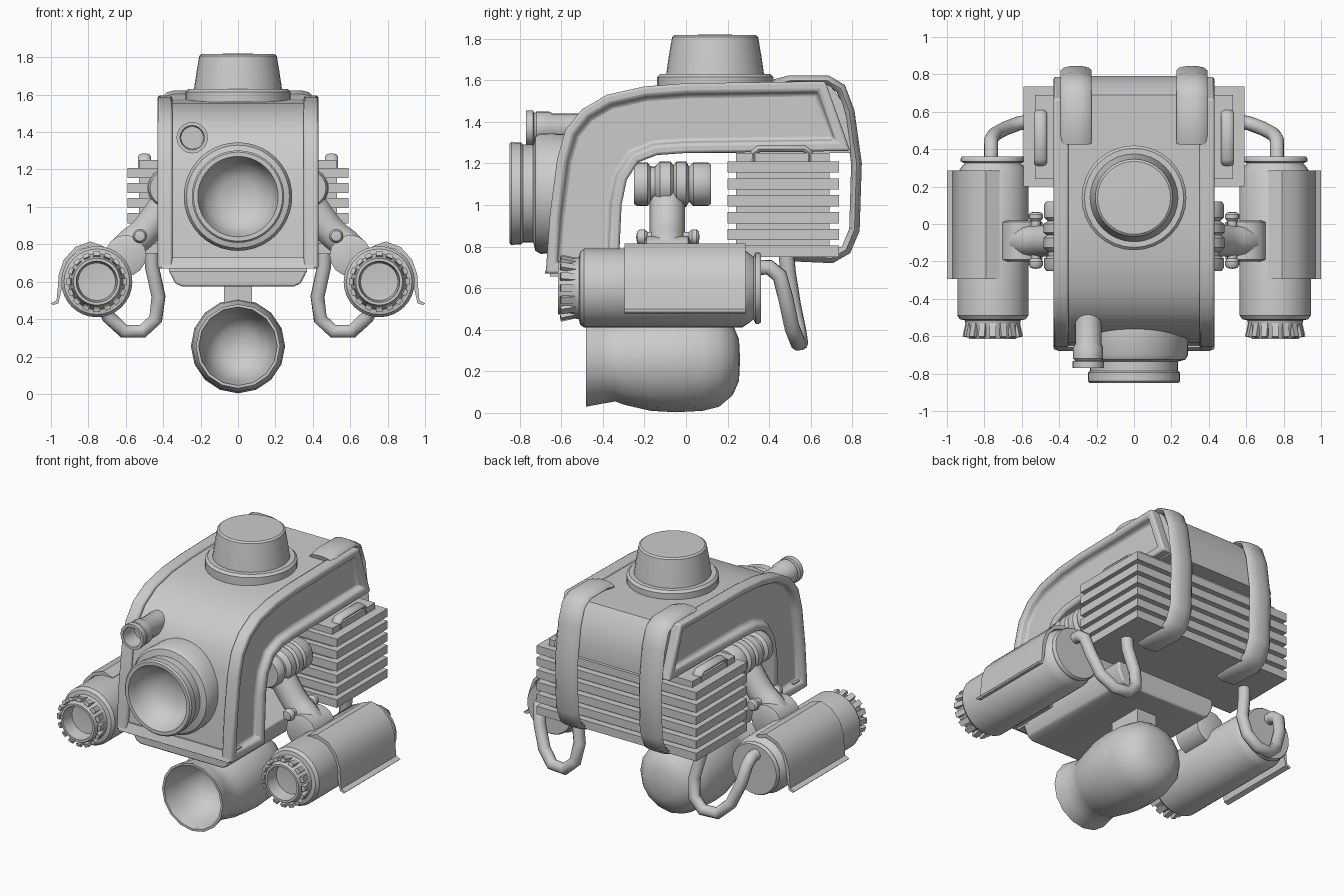
import bpy, bmesh
from math import sin, cos, pi, radians
from mathutils import Matrix

if "Cube" in bpy.data.objects:
    bpy.data.objects.remove(bpy.data.objects["Cube"])


def finish(bm, name, angle=35):
    bmesh.ops.remove_doubles(bm, verts=bm.verts, dist=1e-5)
    bmesh.ops.recalc_face_normals(bm, faces=bm.faces)
    me = bpy.data.meshes.new(name)
    bm.to_mesh(me)
    bm.free()
    ob = bpy.data.objects.new(name, me)
    bpy.context.collection.objects.link(ob)
    activate(ob)
    bpy.ops.object.shade_smooth_by_angle(angle=radians(angle))
    return ob


def activate(ob):
    bpy.ops.object.select_all(action='DESELECT')
    ob.select_set(True)
    bpy.context.view_layer.objects.active = ob


def lathe(name, prof, loc=(0, 0, 0), axis='Y', n=32):
    """Revolve (radius, position) points; loc gives the axis position."""
    bm = bmesh.new()
    rings = []
    for r, t in prof:
        ring = []
        for i in range(n):
            c, s = r * cos(2 * pi * i / n), r * sin(2 * pi * i / n)
            co = (c, t, s) if axis == 'Y' else (c, s, t)
            ring.append(bm.verts.new([a + b for a, b in zip(co, loc)]))
        rings.append(ring)
    for a, b in zip(rings, rings[1:]):
        for i in range(n):
            bm.faces.new((a[i], a[(i + 1) % n], b[(i + 1) % n], b[i]))
    return finish(bm, name)


def prism(name, pts, a, b, axis='X', inset=None, bevel=0):
    """Extrude a 2D outline; optionally sink a panel in the outer x face."""
    bm = bmesh.new()
    lo, hi = ([bm.verts.new((t, p, q) if axis == 'X' else (p, t, q)) for p, q in pts] for t in (a, b))
    caps = [bm.faces.new(lo), bm.faces.new(hi)]
    for i in range(len(pts)):
        j = (i + 1) % len(pts)
        bm.faces.new((lo[i], lo[j], hi[j], hi[i]))
    bmesh.ops.recalc_face_normals(bm, faces=bm.faces)
    if inset:
        bmesh.ops.inset_region(bm, faces=[caps[1]], thickness=inset[0], use_even_offset=True)
        bmesh.ops.inset_region(bm, faces=[caps[1]], thickness=0.015, depth=-inset[1], use_even_offset=True)
    ob = finish(bm, name)
    if bevel:
        m = ob.modifiers.new("bevel", 'BEVEL')
        m.width, m.segments = bevel, 2
        m.limit_method = 'ANGLE'
    return ob


def box(name, x, y, z, bevel=0):
    return prism(name, [(y[0], z[0]), (y[1], z[0]), (y[1], z[1]), (y[0], z[1])], *sorted(x), bevel=bevel)


def tube(name, pts, r, kind='POLY', widen=None):
    """Round tube along points; widen=(x, factor) flattens it into a strap."""
    cu = bpy.data.curves.new(name, 'CURVE')
    cu.dimensions, cu.bevel_depth, cu.bevel_resolution = '3D', r, 3
    cu.use_fill_caps, cu.resolution_u = True, 4
    if kind == 'NURBS':
        sp = cu.splines.new('NURBS')
        sp.points.add(len(pts) - 1)
        sp.order_u, sp.use_endpoint_u = 3, True
    else:
        sp = cu.splines.new('POLY')
        sp.points.add(len(pts) - 1)
    for p, co in zip(sp.points, pts):
        p.co = (*co, 1)
    ob = bpy.data.objects.new(name, cu)
    bpy.context.collection.objects.link(ob)
    activate(ob)
    bpy.ops.object.convert(target='MESH')
    ob = bpy.context.object
    if widen:
        for v in ob.data.vertices:
            v.co.x = widen[0] + (v.co.x - widen[0]) * widen[1]
    bpy.ops.object.shade_smooth_by_angle(angle=radians(50))
    return ob


# arched body shell with raised side frames
outer = [(-.675, .67), (-.655, .95), (-.62, 1.22), (-.58, 1.36), (-.5, 1.46), (-.38, 1.53),
         (-.2, 1.57), (0, 1.585), (.67, 1.595)]
inner = [(.79, 1.26), (0, 1.25), (-.14, 1.24), (-.23, 1.205), (-.285, 1.12), (-.31, 1.0), (-.325, .67)]
prism("body_shell", [(y + .02, z - .015) for y, z in outer] + [(.75, 1.5), (.79, 1.36), (.79, 1.25)] + inner[1:],
      -.37, .37)
for s in (-1, 1):
    prism("side_frame", outer + inner, s * .35, s * .43, inset=(.045, .045), bevel=.012)
prism("front_sill", [(-.68, .67), (-.55, .67), (-.55, .73), (-.66, .73)], -.41, .41)

# front lens, small front pipe and top dome
lathe("front_lens", [(.285, -.55), (.29, -.7), (.275, -.725), (.235, -.735), (.235, -.785), (.245, -.795),
                     (.247, -.84), (.238, -.85), (.215, -.85), (.2, -.8), (.17, -.73), (.1, -.685), (0, -.67)],
      (0, 0, 1.055), n=40)
lathe("front_pipe", [(.07, -.45), (.07, -.64), (.08, -.66), (.08, -.72), (.07, -.73), (.084, -.735), (.084, -.77),
                     (.065, -.77), (.06, -.66), (0, -.66)], (-.245, 0, 1.37), n=20)
lathe("top_dome", [(.28, 1.56), (.28, 1.615), (.265, 1.63), (.235, 1.63), (.222, 1.72), (.207, 1.808),
                   (.195, 1.817), (0, 1.82)], (0, .14, 0), 'Z', 32)

# rear cooling block
box("cooling_core", (-.53, .53), (.24, .69), (.75, 1.25))
for i in range(6):
    z = .75 + i * .081
    box("cooling_fin", (-.59, .59), (.2, .735), (z, z + .054))
for s in (-1, 1):
    tube("fin_handle", [(s * .5, .325, 1.2), (s * .5, .325, 1.25), (s * .5, .35, 1.27), (s * .5, .57, 1.27),
                        (s * .5, .595, 1.25), (s * .5, .595, 1.2)], .018, widen=(s * .5, 1.9))
    # rear strap over the body and under the block
    tube("rear_strap", [(s * .31, y, z) for y, z in
                        [(.43, 1.58), (.5, 1.598), (.68, 1.598), (.745, 1.56), (.785, 1.45), (.82, 1.2),
                         (.81, .88), (.77, .785), (.7, .745), (.5, .755)]], .027, widen=(s * .31, 3.1))

# lower tray, neck and central tank
prism("lower_tray", [(-.37, .72), (-.37, .66), (-.335, .59), (-.3, .575), (.3, .575), (.335, .59), (.37, .66),
                     (.37, .72)], -.6, .3, 'Y', bevel=.01)
box("tank_neck", (-.075, .075), (-.12, .12), (.4, .6))
lathe("central_tank", [(0, .26), (.1, .255), (.17, .225), (.225, .16), (.245, .08), (.252, -.05), (.245, -.17),
                       (.215, -.3), (.2, -.34), (.21, -.4), (.225, -.48), (.21, -.48), (.19, -.38), (.16, -.28),
                       (.1, -.22), (0, -.2)], (0, 0, .255), n=16)

for s in (-1, 1):
    # side tank with ribbed nozzle
    c = (s * .755, 0, .6)
    lathe("side_tank", [(0, .36), (.165, .36), (.172, .35), (.172, .335), (.15, .325), (.17, .3), (.19, .27),
                        (.19, -.49), (.175, -.51), (.15, -.515), (.125, -.615), (.11, -.615), (.1, -.53),
                        (0, -.52)], c, n=32)
    bm = bmesh.new()
    for i in range(16):
        m = (Matrix.Translation(c) @ Matrix.Rotation(2 * pi * i / 16, 4, 'Y')
             @ Matrix.Translation((.14, -.555, 0)) @ Matrix.Rotation(.22, 4, 'Z')
             @ Matrix.Diagonal((.022, .1, .034, 1)))
        bmesh.ops.create_cube(bm, size=1, matrix=m)
    finish(bm, "nozzle_ribs")
    # curved outer shroud
    arc = [(.72, .79), (.79, .815), (.87, .785), (.93, .72), (.958, .64), (.965, .55), (.97, .5), (1.0, .485)]
    back = [(.99, .475), (.96, .485), (.945, .55), (.938, .63), (.913, .71), (.86, .765), (.79, .79), (.72, .77)]
    prism("tank_shroud", [(s * x, z) for x, z in arc + back], -.295, .285, 'Y')
    # shoulder roller, arm and pivot bolt
    lathe("shoulder_roller", [(0, -.25), (.095, -.25), (.105, -.235), (.105, -.185), (.085, -.17), (.085, -.15),
                              (.11, -.125), (.11, -.075), (.09, -.06), (.11, -.045), (.11, 0), (.085, .015),
                              (.105, .035), (.105, .105), (.095, .12), (0, .12)], (s * .375, 0, 1.1), n=24)
    tube("arm", [(s * .36, -.09, 1.06), (s * .44, -.09, .94), (s * .51, -.09, .85), (s * .6, -.09, .79),
                 (s * .7, -.09, .65)], .085, 'NURBS')
    lathe("arm_collar", [(.085, -.2), (.11, -.19), (.11, .01), (.085, .02), (0, .02), (0, -.2), (.085, -.2)],
          (s * .6, 0, .74), n=16)
    lathe("pivot_bolt", [(0, -.24), (.028, -.235), (.038, -.22), (.038, -.2), (.026, -.185), (.026, .015),
                         (.038, .03), (.038, .05), (.028, .062), (0, .065)], (s * .525, 0, .845), n=16)
    # hose from the cooling block to the tank
    tube("hose", [(s * x, y, z) for x, y, z in
                  [(.465, .48, .8), (.46, .49, .68), (.425, .515, .52), (.44, .54, .4), (.51, .55, .335),
                   (.61, .54, .335), (.69, .51, .41), (.745, .48, .55), (.765, .45, .66), (.765, .4, .7),
                   (.765, .32, .7)]], .038)
